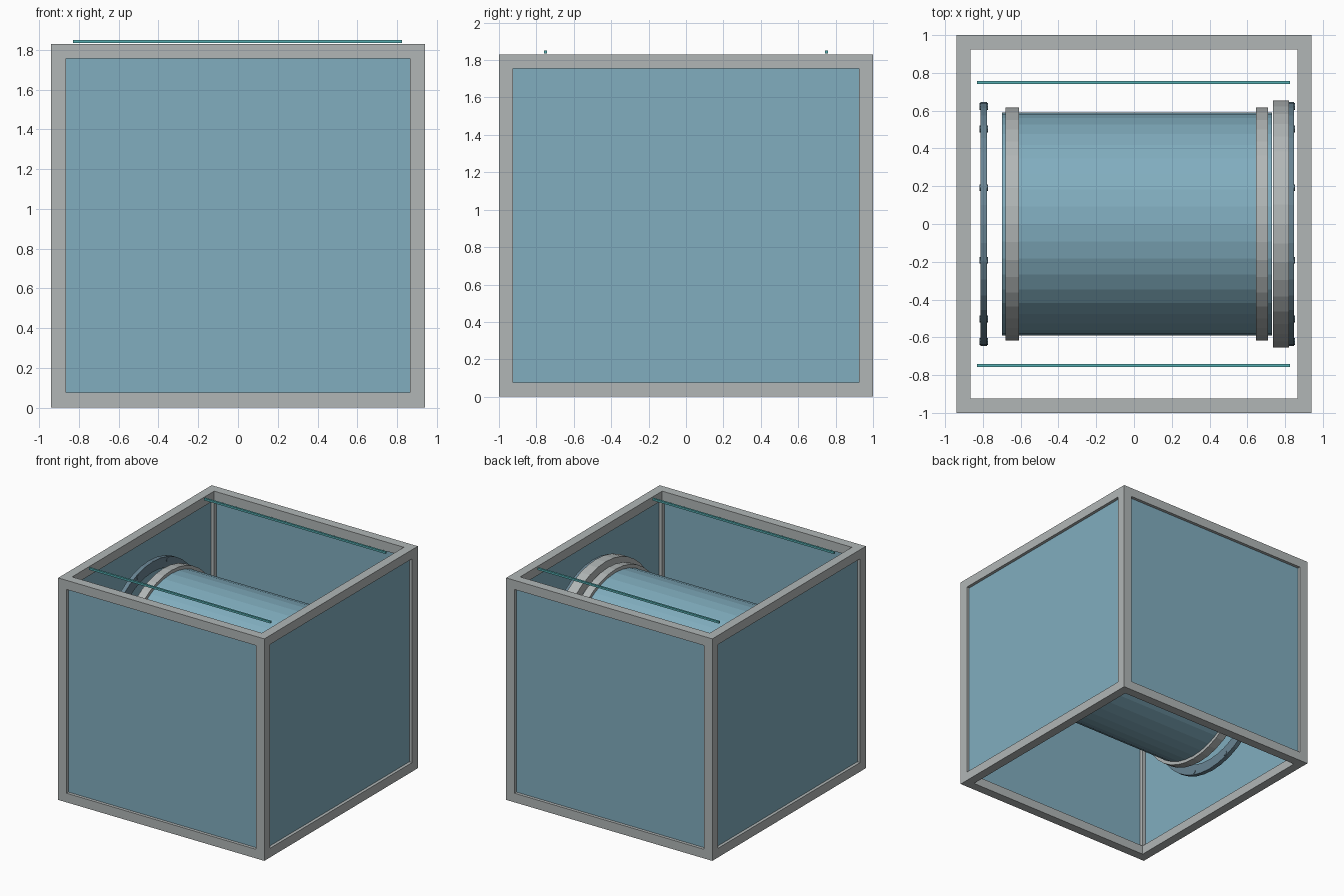
import bpy, bmesh, math
from mathutils import Matrix, Vector

if "Cube" in bpy.data.objects:
    bpy.data.objects.remove(bpy.data.objects["Cube"], do_unlink=True)


def material(name, rgb):
    m = bpy.data.materials.new(name)
    m.use_nodes = True
    m.diffuse_color = (*rgb, 1)
    m.node_tree.nodes["Principled BSDF"].inputs["Base Color"].default_value = (*rgb, 1)
    return m


GREY = material("light_grey", (0.44, 0.47, 0.47))
BLUE = material("pale_blue", (0.22, 0.42, 0.52))
SLATE = material("slate_blue", (0.14, 0.23, 0.29))
TEAL = material("teal", (0.09, 0.42, 0.44))

HX, HY, H = 0.94, 1.0, 1.83      # housing half width, half depth, height
BEAM = 0.075
AXIS_Z = 0.98                    # height of the drum axis
SIDES = 40


def finish(name, bm, mat):
    bmesh.ops.recalc_face_normals(bm, faces=bm.faces)
    mesh = bpy.data.meshes.new(name)
    bm.to_mesh(mesh)
    bm.free()
    mesh.materials.append(mat)
    ob = bpy.data.objects.new(name, mesh)
    bpy.context.collection.objects.link(ob)
    return ob


def box(name, low, high, mat):
    low, high = Vector(low), Vector(high)
    bm = bmesh.new()
    bmesh.ops.create_cube(bm, size=1, matrix=Matrix.Translation((low + high) / 2)
                          @ Matrix.Diagonal((*(high - low), 1)))
    return finish(name, bm, mat)


def tube(name, x0, x1, outer, inner, mat):
    """Hollow cylinder along x, made by spinning a rectangular section."""
    bm = bmesh.new()
    section = [(x0, outer), (x1, outer), (x1, inner), (x0, inner)]
    rings = []
    for i in range(SIDES):
        a = 2 * math.pi * i / SIDES
        rings.append([bm.verts.new((x, r * math.cos(a), AXIS_Z + r * math.sin(a)))
                      for x, r in section])
    for i in range(SIDES):
        a, b = rings[i], rings[(i + 1) % SIDES]
        for j in range(4):
            k = (j + 1) % 4
            bm.faces.new((a[j], a[k], b[k], b[j]))
    return finish(name, bm, mat)


def bolts(name, x0, x1, radius, count, mat):
    bm = bmesh.new()
    for i in range(count):
        a = 2 * math.pi * i / count
        centre = ((x0 + x1) / 2, radius * math.cos(a), AXIS_Z + radius * math.sin(a))
        bmesh.ops.create_cone(bm, cap_ends=True, segments=8, radius1=0.018, radius2=0.018,
                              depth=x1 - x0, matrix=Matrix.Translation(centre)
                              @ Matrix.Rotation(math.pi / 2, 4, "Y"))
    return finish(name, bm, mat)


# Housing frame: corner posts, then top and bottom rails
ix, iy = HX - BEAM, HY - BEAM
for sx, side in ((-1, "right"), (1, "left")):
    xs = sorted((sx * ix, sx * HX))
    for sy, end in ((-1, "front"), (1, "back")):
        ys = sorted((sy * iy, sy * HY))
        box(f"{end}_{side}_post", (xs[0], ys[0], 0), (xs[1], ys[1], H), GREY)
for level, z in (("bottom", 0), ("top", H - BEAM)):
    for s, side, end in ((-1, "right", "front"), (1, "left", "back")):
        xs, ys = sorted((s * ix, s * HX)), sorted((s * iy, s * HY))
        box(f"{level}_{side}_rail", (xs[0], -iy, z), (xs[1], iy, z + BEAM), GREY)
        box(f"{level}_{end}_rail", (-ix, ys[0], z), (ix, ys[1], z + BEAM), GREY)

# Side panels set back in the frame, and the thin rods over the opening
for s, side, end in ((-1, "right", "front"), (1, "left", "back")):
    xs = sorted((s * (HX - 0.025), s * (HX - 0.045)))
    ys = sorted((s * (HY - 0.025), s * (HY - 0.045)))
    box(f"{side}_panel", (xs[0], -iy, BEAM), (xs[1], iy, H - BEAM), BLUE)
    box(f"{end}_panel", (-ix, ys[0], BEAM), (ix, ys[1], H - BEAM), BLUE)
    box(f"{end}_rod", (-0.83, s * 0.75 - 0.008, 1.834), (0.825, s * 0.75 + 0.008, 1.85), TEAL)

# Drum with its bands and flange
tube("drum", -0.70, 0.73, 0.59, 0.575, BLUE)
tube("right_band", -0.68, -0.61, 0.617, 0.59, GREY)
tube("left_band", 0.645, 0.71, 0.617, 0.59, GREY)
tube("left_flange", 0.735, 0.82, 0.655, 0.575, GREY)

# End rings and their bolts
for side, x0, x1 in (("right", -0.813, -0.777), ("left", 0.82, 0.848)):
    tube(f"{side}_end_ring", x0, x1, 0.645, 0.56, SLATE)
    bolts(f"{side}_ring_bolts", x0 - 0.004, x1 + 0.004, 0.622, 10, SLATE)
